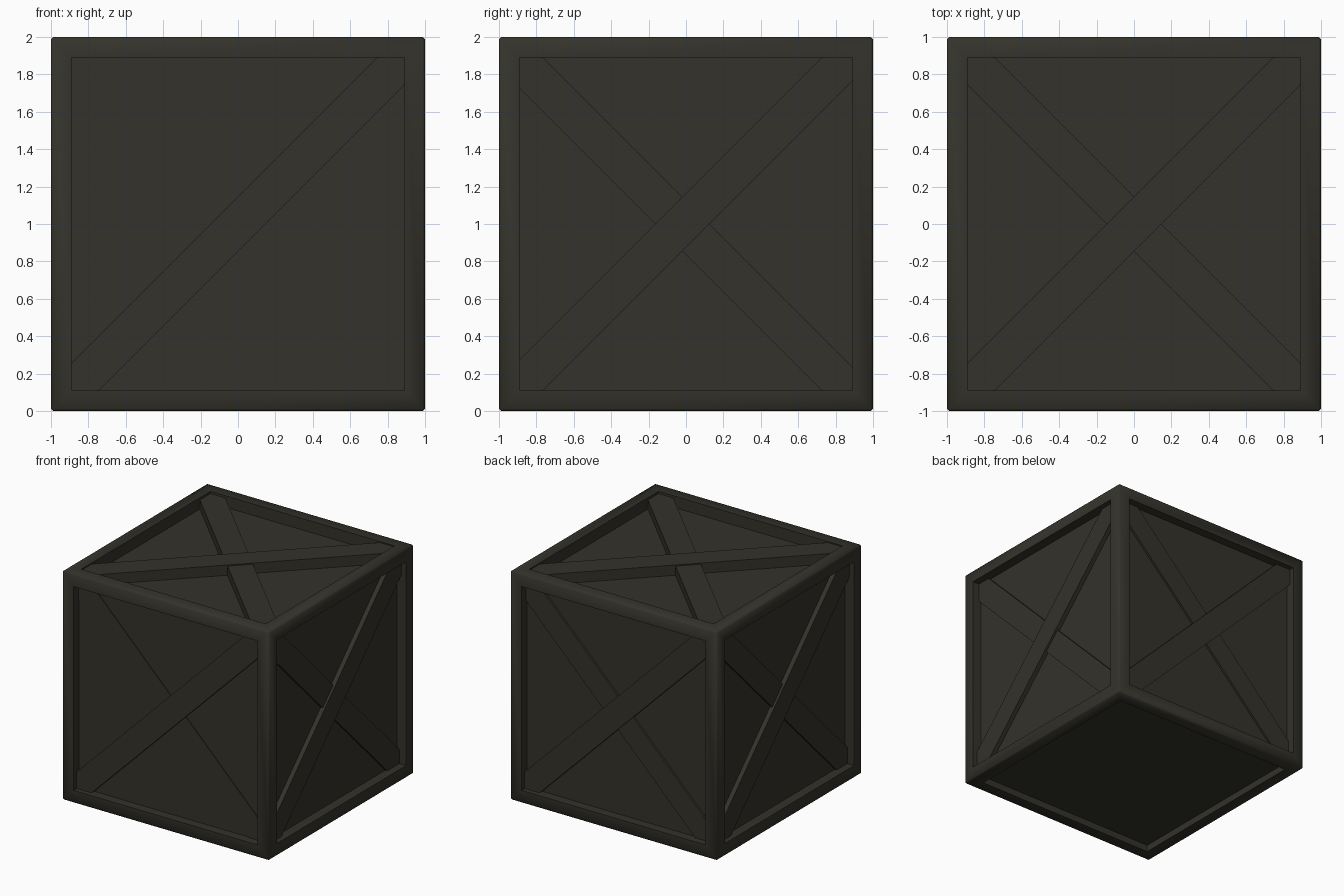
import bpy, bmesh, math
from mathutils import Matrix, Vector

if "Cube" in bpy.data.objects:
    bpy.data.objects.remove(bpy.data.objects["Cube"])

RAIL = 0.11      # visible width of the frame rails
HALF = 0.145     # brace half width measured along an axis
# side: (panel depth, upper brace depth, lower brace depth, sideways shift)
DEPTHS = {"front": (0.08, 0.045, 0.073, 0.0), "right": (0.085, 0.045, 0.065, -0.02),
          "back": (0.08, 0.045, 0.062, 0.0), "left": (0.085, 0.045, 0.065, 0.0),
          "top": (0.10, 0.01, 0.02, 0.0), "bottom": (0.06, 0, 0, 0)}

mat = bpy.data.materials.new("dark olive grey")
mat.diffuse_color = (0.034, 0.032, 0.024, 1)
mat.use_nodes = True
mat.node_tree.nodes["Principled BSDF"].inputs["Base Color"].default_value = mat.diffuse_color


def finish(name, bm):
    bmesh.ops.recalc_face_normals(bm, faces=bm.faces)
    me = bpy.data.meshes.new(name)
    bm.to_mesh(me)
    bm.free()
    me.materials.append(mat)
    ob = bpy.data.objects.new(name, me)
    bpy.context.collection.objects.link(ob)
    return ob


def side_of(n):
    if abs(n.z) > 0.5:
        return "top" if n.z > 0 else "bottom"
    if abs(n.x) > 0.5:
        return "right" if n.x > 0 else "left"
    return "back" if n.y > 0 else "front"


# crate body: cube with recessed panels and eased outer edges
bm = bmesh.new()
bmesh.ops.create_cube(bm, size=2, matrix=Matrix.Translation((0, 0, 1)))
for f in list(bm.faces):
    n = f.normal.copy()
    bmesh.ops.inset_individual(bm, faces=[f], thickness=RAIL, use_even_offset=True)
    # drop straight in, leaving a wall around the recess
    ext = bmesh.ops.extrude_discrete_faces(bm, faces=[f])["faces"][0]
    bmesh.ops.translate(bm, verts=ext.verts, vec=-n * DEPTHS[side_of(n)][0])
outer = [e for e in bm.edges if all(
    sum(abs(abs(c) - 1) < 1e-4 for c in (v.co - Vector((0, 0, 1)))) == 3 for v in e.verts)]
bmesh.ops.bevel(bm, geom=outer, offset=0.012, segments=1, affect='EDGES')
body = finish("crate_frame_and_panels", bm)
bpy.context.view_layer.objects.active = body
body.select_set(True)
bpy.ops.object.shade_smooth_by_angle(angle=math.radians(60))


# diagonal brace, drawn flat in x/y and placed on one side of the crate
def brace(name, side, flip, panel, top, shift):
    a, c = 0.892, HALF
    k = shift if not flip else -shift
    pts = [(-a, -a), (-a + c + k, -a), (a, a - c - k), (a, a), (a - c + k, a), (-a, -a + c - k)]
    bm = bmesh.new()
    vs = [bm.verts.new((-x if flip else x, y, 1 - panel - 0.005)) for x, y in pts]
    f = bm.faces.new(vs)
    new = bmesh.ops.extrude_face_region(bm, geom=[f])["geom"]
    for v in new:
        if isinstance(v, bmesh.types.BMVert):
            v.co.z = 1 - top
    bm.transform(Matrix.Translation((0, 0, 1)) @ side)
    finish(name, bm)


upright = Matrix.Rotation(math.pi / 2, 4, 'X')
sides = {n: Matrix.Rotation(i * math.pi / 2, 4, 'Z') @ upright
         for i, n in enumerate(("front", "right", "back", "left"))}
sides["top"] = Matrix.Identity(4)
for n, m in sides.items():
    panel, up, low, shift = DEPTHS[n]
    brace(n + "_upper_brace", m, False, panel, up, shift)
    brace(n + "_lower_brace", m, True, panel, low, shift)
